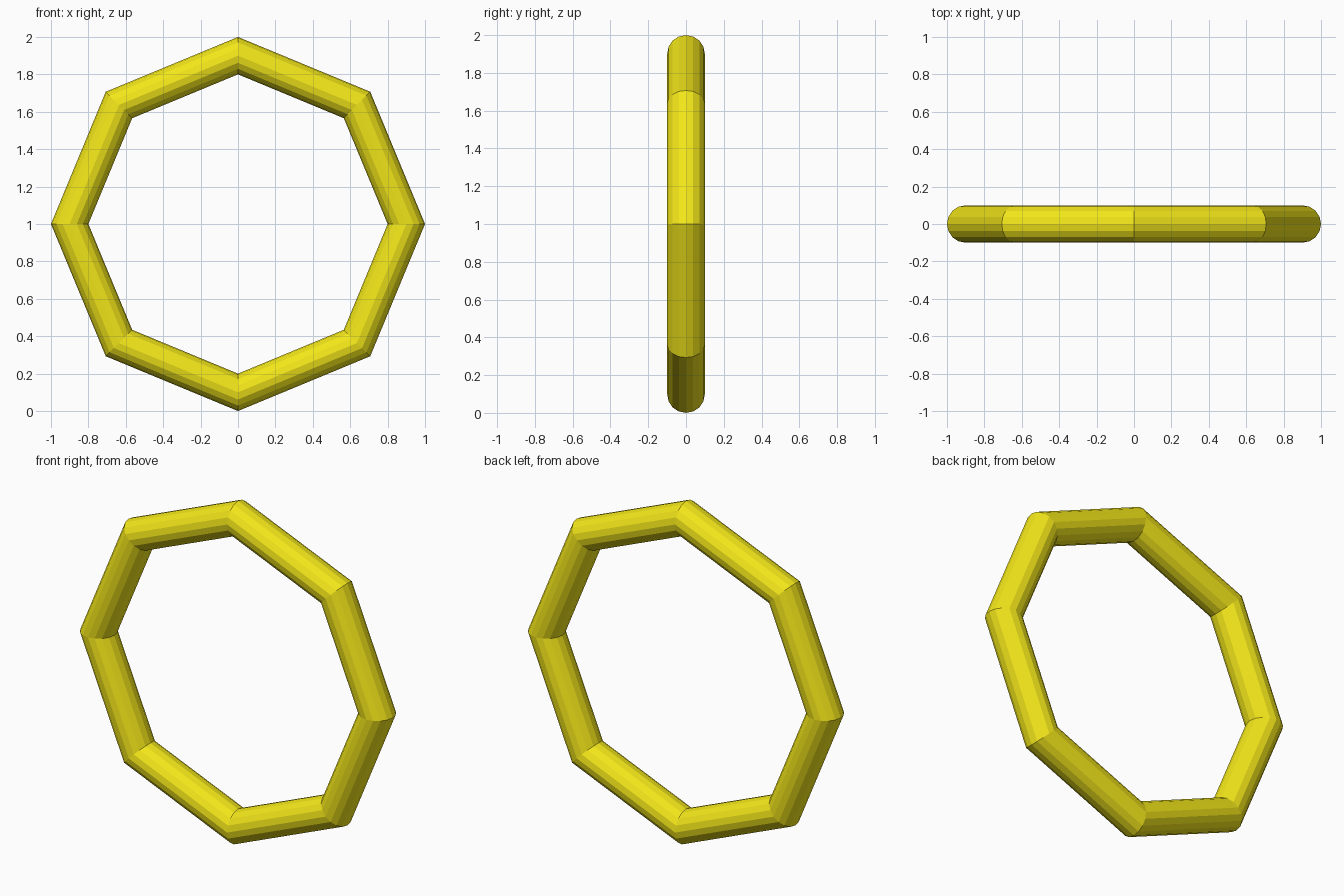
import bpy, math

if "Cube" in bpy.data.objects:
    bpy.data.objects.remove(bpy.data.objects["Cube"])

# Eight-sided ring standing upright, faceted round tube
bpy.ops.mesh.primitive_torus_add(
    major_segments=8, minor_segments=16,
    major_radius=0.9, minor_radius=0.1,
    location=(0, 0, 1), rotation=(math.pi / 2, 0, 0))
ring = bpy.context.object
ring.name = "octagonal_ring"
bpy.ops.object.shade_flat()

# Yellow finish
mat = bpy.data.materials.new("yellow")
mat.diffuse_color = (0.9, 0.8, 0.01, 1)
mat.use_nodes = True
mat.node_tree.nodes["Principled BSDF"].inputs["Base Color"].default_value = mat.diffuse_color
ring.data.materials.append(mat)
